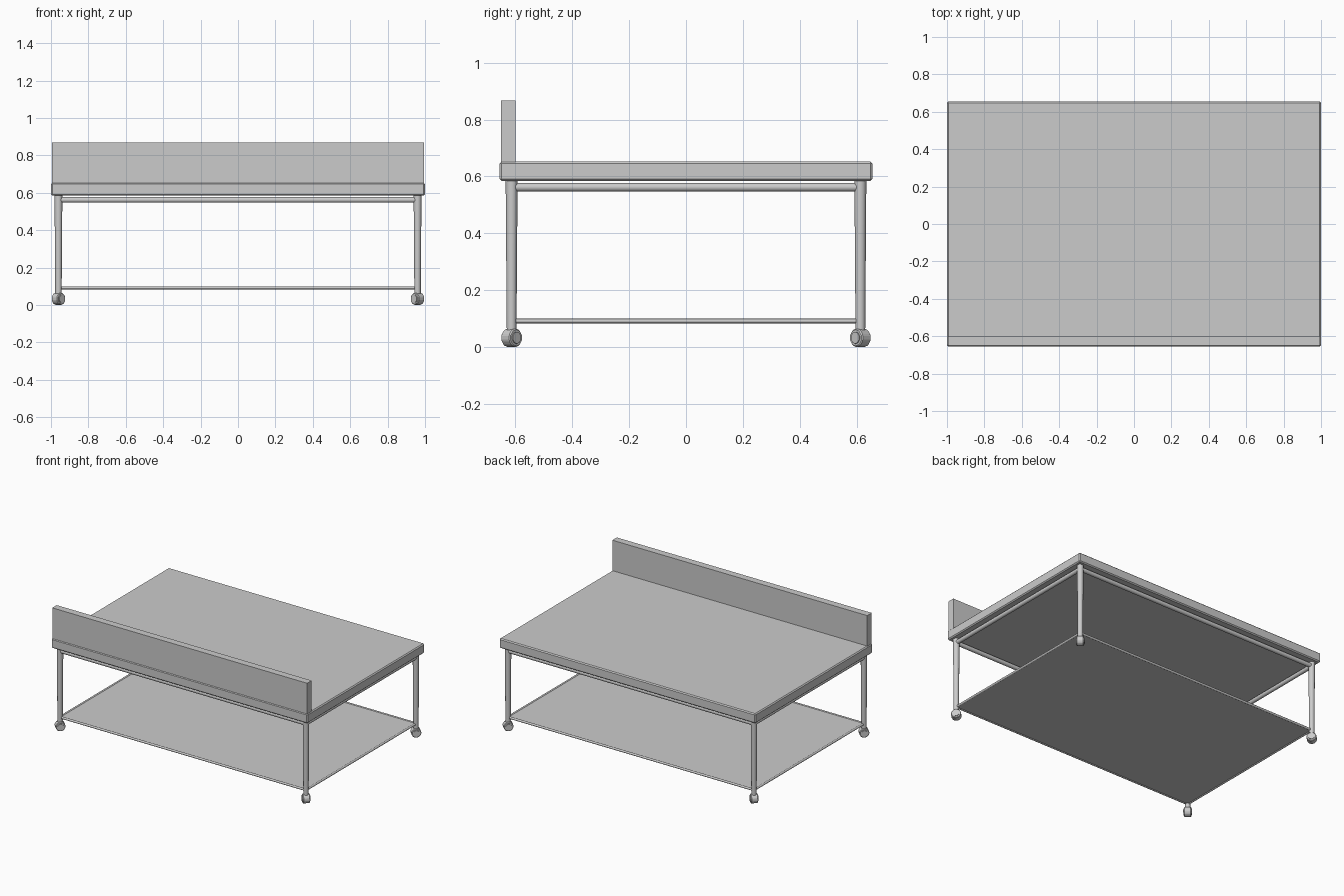
import bpy
import math
from mathutils import Vector

cube = bpy.data.objects.get("Cube")
if cube:
    bpy.data.objects.remove(cube, do_unlink=True)

LEG_X, LEG_Y = 0.96, 0.613      # leg centres
WHEEL_Z = 0.033

steel = bpy.data.materials.new("brushed_grey")
steel.use_nodes = True
steel.diffuse_color = (0.6, 0.6, 0.6, 1)
steel.node_tree.nodes["Principled BSDF"].inputs["Base Color"].default_value = (0.6, 0.6, 0.6, 1)


def finish(name, smooth=False):
    obj = bpy.context.object
    obj.name = name
    obj.data.materials.append(steel)
    if smooth:
        bpy.ops.object.shade_smooth_by_angle(angle=math.radians(40))
    return obj


def box(name, low, high, bevel=0):
    low, high = Vector(low), Vector(high)
    bpy.ops.mesh.primitive_cube_add(size=1, location=(low + high) / 2)
    obj = finish(name)
    obj.scale = high - low
    bpy.ops.object.transform_apply(location=False, rotation=False, scale=True)
    if bevel:
        mod = obj.modifiers.new("edge", 'BEVEL')
        mod.width = bevel
        mod.segments = 1
    return obj


def tube(name, start, end, r_start, r_end=None, sides=12, smooth=True):
    start, end = Vector(start), Vector(end)
    axis = end - start
    bpy.ops.mesh.primitive_cone_add(
        vertices=sides, radius1=r_start, radius2=r_end or r_start,
        depth=axis.length, location=(start + end) / 2,
        rotation=axis.to_track_quat('Z', 'Y').to_euler())
    return finish(name, smooth)


# Worktop and upstand along the front edge
box("worktop", (-1, -0.655, 0.585), (1, 0.655, 0.653), 0.007)
box("upstand", (-0.995, -0.65, 0.65), (0.995, -0.6, 0.868))

# Lower shelf panel
box("lower_shelf", (-LEG_X, -LEG_Y, 0.088), (LEG_X, LEG_Y, 0.096))

# Rails under the worktop and round the shelf
for label, z, r in (("top_rail", 0.562, 0.015), ("shelf_rim", 0.092, 0.008)):
    for side, s in (("right", -1), ("left", 1)):
        tube(f"{side}_{label}", (s * LEG_X, -LEG_Y, z), (s * LEG_X, LEG_Y, z), r)
    for side, s in (("front", -1), ("back", 1)):
        tube(f"{side}_{label}", (-LEG_X, s * LEG_Y, z), (LEG_X, s * LEG_Y, z), r)

# Tapered legs on castors, each wheel turned across its corner's diagonal
for fb, sy in (("front", -1), ("back", 1)):
    for lr, sx in (("right", -1), ("left", 1)):
        name = f"{fb}_{lr}"
        foot = Vector((sx * LEG_X, sy * LEG_Y, WHEEL_Z))
        tube(f"{name}_leg", (foot.x, foot.y, 0.05), (foot.x, foot.y, 0.587), 0.017, 0.021)
        axle = Vector((sx, -sy, 0)).normalized()
        wheel = tube(f"{name}_castor_wheel", foot - axle * 0.023, foot + axle * 0.023,
                     0.033, sides=10, smooth=False)
        mod = wheel.modifiers.new("tread", 'BEVEL')
        mod.width = 0.004
        mod.segments = 1
        tube(f"{name}_castor_hub", foot - axle * 0.027, foot + axle * 0.027,
             0.021, sides=10, smooth=False)
